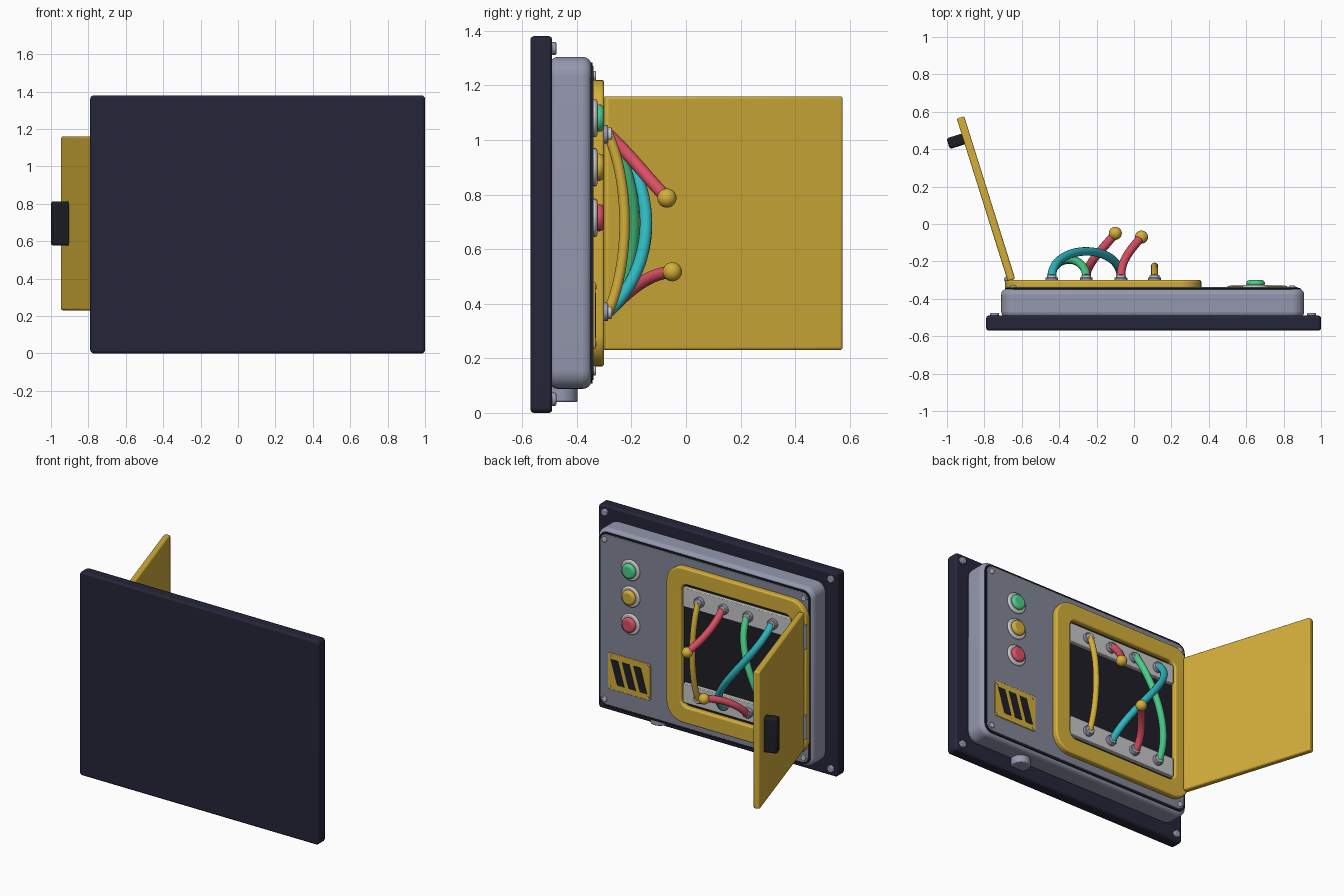
import bpy, bmesh, math
from mathutils import Vector, Matrix

if "Cube" in bpy.data.objects:
    bpy.data.objects.remove(bpy.data.objects["Cube"])


def srgb(r, g, b):
    return tuple((c / 255 / 12.92) if c < 11 else ((c / 255 + .055) / 1.055) ** 2.4 for c in (r, g, b)) + (1,)


MATS = {}
for name, rgb in {"navy": (36, 37, 57), "blue_grey": (148, 152, 174), "slate": (131, 134, 151),
                  "light_grey": (200, 200, 200), "black": (29, 30, 38), "yellow": (212, 175, 58),
                  "green": (76, 204, 138), "red": (218, 80, 100), "teal": (48, 184, 192)}.items():
    MATS[name] = bpy.data.materials.new(name)
    MATS[name].diffuse_color = srgb(*rgb)


def finish(ob, mat, bevel=0, seg=2):
    ob.data.materials.append(MATS[mat])
    bpy.ops.object.select_all(action='DESELECT')
    ob.select_set(True)
    bpy.context.view_layer.objects.active = ob
    if bevel:
        m = ob.modifiers.new("bevel", 'BEVEL')
        m.width, m.segments, m.limit_method, m.angle_limit = bevel, seg, 'ANGLE', math.radians(40)
    bpy.ops.object.shade_smooth_by_angle(angle=math.radians(40))
    return ob


def from_bmesh(name, bm, mat, bevel=0, seg=2):
    bmesh.ops.recalc_face_normals(bm, faces=bm.faces)
    me = bpy.data.meshes.new(name)
    bm.to_mesh(me)
    bm.free()
    ob = bpy.data.objects.new(name, me)
    bpy.context.collection.objects.link(ob)
    return finish(ob, mat, bevel, seg)


def outline(x0, x1, z0, z1, r, n=8):
    # rounded rectangle in the xz plane
    pts = []
    for i, (cx, cz) in enumerate([(x1 - r, z1 - r), (x0 + r, z1 - r), (x0 + r, z0 + r), (x1 - r, z0 + r)]):
        for k in range(n + 1):
            a = math.pi / 2 * (i + k / n)
            pts.append((cx + r * math.cos(a), cz + r * math.sin(a)))
    return pts


def prism(name, pts, y0, y1, mat, bevel=0, seg=2):
    bm = bmesh.new()
    a, b = [[bm.verts.new((x, y, z)) for x, z in pts] for y in (y0, y1)]
    n = len(pts)
    bm.faces.new(a)
    bm.faces.new(b)
    for i in range(n):
        bm.faces.new((a[i], a[(i + 1) % n], b[(i + 1) % n], b[i]))
    return from_bmesh(name, bm, mat, bevel, seg)


def slab(name, x0, x1, z0, z1, r, y0, y1, mat, bevel=0, seg=2):
    return prism(name, outline(x0, x1, z0, z1, r), y0, y1, mat, bevel, seg)


def ring(name, outer, inner, y0, y1, mat, bevel):
    bm = bmesh.new()
    loops = [[bm.verts.new((x, y, z)) for x, z in p]
             for p, y in ((outer, y0), (outer, y1), (inner, y1), (inner, y0))]
    n = len(outer)
    for k in range(4):
        a, b = loops[k], loops[(k + 1) % 4]
        for i in range(n):
            bm.faces.new((a[i], a[(i + 1) % n], b[(i + 1) % n], b[i]))
    return from_bmesh(name, bm, mat, bevel, 3)


def disc(name, x, z, r, y0, y1, mat, bevel=0, seg=2, n=32):
    pts = [(x + r * math.cos(2 * math.pi * i / n), z + r * math.sin(2 * math.pi * i / n)) for i in range(n)]
    return prism(name, pts, y0, y1, mat, bevel, seg)


def upright(name, loc, r, h, mat, bevel=0):
    bpy.ops.mesh.primitive_cylinder_add(vertices=24, radius=r, depth=h, location=loc)
    ob = bpy.context.object
    ob.name = name
    return finish(ob, mat, bevel)


def wire(name, pts, r, mat):
    cu = bpy.data.curves.new(name, 'CURVE')
    cu.dimensions, cu.bevel_depth, cu.bevel_resolution = '3D', r, 4
    cu.resolution_u, cu.use_fill_caps = 24, True
    sp = cu.splines.new('BEZIER')
    sp.bezier_points.add(1)
    p, q = sp.bezier_points
    for b in (p, q):
        b.handle_left_type = b.handle_right_type = 'FREE'
    p0, h0, h1, p1 = map(Vector, pts)
    p.co, p.handle_right, p.handle_left = p0, h0, 2 * p0 - h0
    q.co, q.handle_left, q.handle_right = p1, h1, 2 * p1 - h1
    cu.materials.append(MATS[mat])
    bpy.context.collection.objects.link(bpy.data.objects.new(name, cu))


# wall plate, housing, gasket and face panel
slab("wall_plate", -.79, 1, 0, 1.38, .02, -.57, -.49, "navy", .012)
slab("housing", -.71, .91, .088, 1.304, .07, -.5, -.347, "blue_grey", .03, 4)
slab("gasket", -.69, .89, .108, 1.284, .055, -.355, -.343, "black")
slab("face_panel", -.678, .878, .12, 1.272, .045, -.35, -.338, "slate", .003)
for x in (-.745, .95):
    for z in (.05, 1.335):
        disc("plate_screw", x, z, .024, -.5, -.475, "blue_grey", .005)
for x in (-.645, .845):
    for z in (.155, 1.235):
        disc("panel_screw", x, z, .018, -.345, -.33, "light_grey", .004)
upright("cable_port", (.515, -.457, .085), .06, .09, "blue_grey", .006)

# indicator buttons
for z, c in ((1.08, "green"), (.9, "yellow"), (.715, "red")):
    disc(c + "_button_bezel", .65, z, .07, -.345, -.325, "light_grey", .008)
    disc(c + "_button", .65, z, .05, -.335, -.3, c, .018, 4)

# vent with slanted slots
slab("vent_plate", .5, .82, .235, .48, .012, -.345, -.332, "yellow", .003)
for x in (.745, .66, .575):
    prism("vent_slot", [(x + .002, .275), (x + .052, .44), (x - .002, .44), (x - .052, .275)],
          -.335, -.329, "black")
for x in (.518, .802):
    for z in (.253, .462):
        disc("vent_screw", x, z, .008, -.335, -.328, "light_grey", n=12)

# door frame and dark compartment
ring("door_frame", outline(-.69, .36, .17, 1.22, .12), outline(-.58, .25, .28, 1.11, .05),
     -.345, -.3, "yellow", .01)
slab("compartment_back", -.6, .27, .26, 1.13, .05, -.343, -.333, "black")

# terminal strips and posts
XS = (.11, -.07, -.255, -.44)
TOP, BOT = 1.02, .37
for z in (TOP, BOT):
    slab("terminal_strip", -.57, .24, z - .065, z + .065, .008, -.335, -.306, "light_grey", .004)
    for x in XS:
        disc("terminal_base", x, z, .034, -.31, -.285, "blue_grey", .004)
        disc("terminal_collar", x, z, .026, -.29, -.272, "light_grey", .003)


# cables from top posts to bottom posts
def cable(name, xa, xb, lift, r, mat):
    wire(name, [(xa, -.285, TOP), (xa, lift, .84), (xb, lift, .55), (xb, -.285, BOT)], r, mat)


cable("yellow_cable", XS[0], XS[0], -.205, .019, "yellow")
cable("green_cable", XS[2], XS[3], -.16, .022, "green")
cable("teal_cable", XS[3], XS[1], -.1, .023, "teal")

# cut cable halves with ball ends
for name, pts in (("upper", [(XS[1], -.285, TOP), (-.07, -.2, .94), (-.03, -.15, .87), (.04, -.07, .787)]),
                  ("lower", [(XS[2], -.285, BOT), (-.255, -.21, .45), (-.17, -.14, .51), (-.1, -.05, .517)])):
    wire(name + "_red_cable", pts, .023, "red")
    bpy.ops.mesh.primitive_uv_sphere_add(segments=24, ring_count=16, radius=.035, location=pts[3])
    bpy.context.object.name = name + "_cable_ball"
    finish(bpy.context.object, "yellow")

# open door with handle, built along +y then swung on the hinge
swing = Matrix.Translation((-.655, -.3, 0)) @ Matrix.Rotation(math.atan2(.273, .87), 4, 'Z')


def swung_box(name, x0, x1, y0, y1, z0, z1, mat, bevel):
    bm = bmesh.new()
    bmesh.ops.create_cube(bm, size=1)
    for v in bm.verts:
        v.co = Vector(((x0 + x1) / 2 + v.co.x * (x1 - x0), (y0 + y1) / 2 + v.co.y * (y1 - y0),
                       (z0 + z1) / 2 + v.co.z * (z1 - z0)))
    bm.transform(swing)
    from_bmesh(name, bm, mat, bevel, 3)


swung_box("door", -.021, .021, 0, .912, .23, 1.16, "yellow", .01)
swung_box("door_handle", -.105, -.01, .767, .827, .577, .813, "black", .012)
for z in (.39, 1.0):
    upright("hinge", (-.677, -.297, z), .018, .16, "blue_grey")

for m in bpy.data.materials:
    if m.users and not m.is_grease_pencil:
        m.use_nodes = True
        m.node_tree.nodes["Principled BSDF"].inputs["Base Color"].default_value = m.diffuse_color
